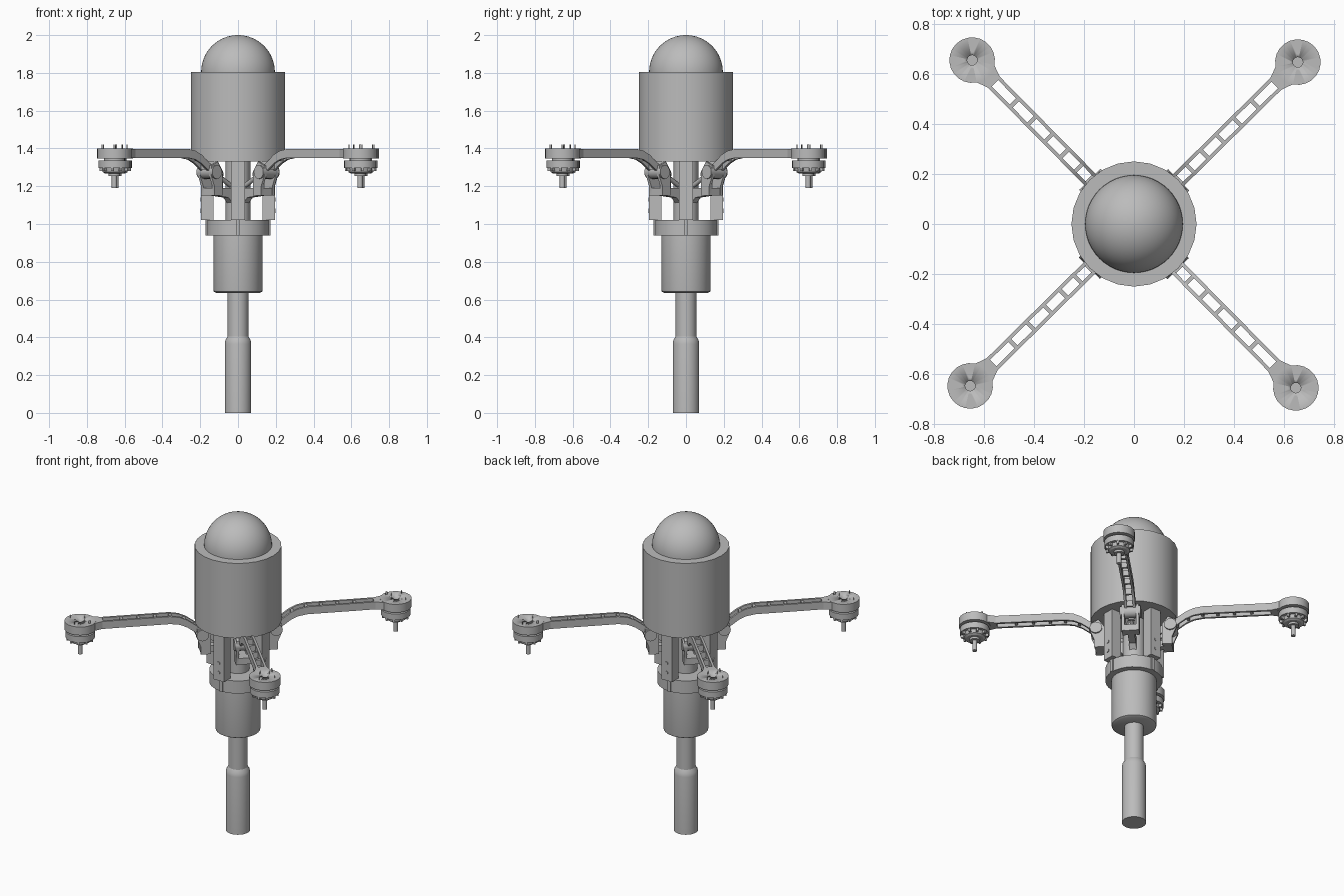
import bpy, bmesh, math
from mathutils import Matrix, Vector

cube = bpy.data.objects.get("Cube")
if cube:
    bpy.data.objects.remove(cube, do_unlink=True)

grey = bpy.data.materials.new("grey_metal")
grey.use_nodes = True
grey.diffuse_color = (0.5, 0.5, 0.5, 1)
grey.node_tree.nodes["Principled BSDF"].inputs["Base Color"].default_value = (0.5, 0.5, 0.5, 1)


def finish(bm, name):
    """Turn a bmesh into an object, smooth with sharp corners."""
    bmesh.ops.recalc_face_normals(bm, faces=bm.faces)
    for f in bm.faces:
        f.smooth = True
    for e in bm.edges:
        e.smooth = len(e.link_faces) == 2 and e.calc_face_angle() < 0.5
    mesh = bpy.data.meshes.new(name)
    bm.to_mesh(mesh)
    bm.free()
    mesh.materials.append(grey)
    obj = bpy.data.objects.new(name, mesh)
    bpy.context.scene.collection.objects.link(obj)
    return obj


def lathe(bm, profile, steps=32, centre=(0, 0, 0)):
    """Revolve (radius, height) points, closed on the axis."""
    part = bmesh.new()
    pts = [(0, profile[0][1])] + profile + [(0, profile[-1][1])]
    verts = [part.verts.new((r, 0, z)) for r, z in pts]
    edges = [part.edges.new(p) for p in zip(verts, verts[1:])]
    bmesh.ops.spin(part, geom=verts + edges, axis=(0, 0, 1), cent=(0, 0, 0),
                   angle=2 * math.pi, steps=steps)
    bmesh.ops.remove_doubles(part, verts=part.verts, dist=1e-5)
    bmesh.ops.translate(part, verts=part.verts, vec=centre)
    temp = bpy.data.meshes.new("temp")
    part.to_mesh(temp)
    part.free()
    bm.from_mesh(temp)
    bpy.data.meshes.remove(temp)


def box(bm, x, y, z, turn=0, pivot=(0, 0, 0)):
    """Box from ranges on each axis, optionally turned about z at a pivot."""
    size = [b - a for a, b in (x, y, z)]
    mid = [(a + b) / 2 for a, b in (x, y, z)]
    mat = (Matrix.Translation(pivot) @ Matrix.Rotation(turn, 4, 'Z')
           @ Matrix.Translation(mid) @ Matrix.Diagonal((*size, 1)))
    bmesh.ops.create_cube(bm, size=1, matrix=mat)


def rod(bm, a, b, radius, segments=16):
    """Cylinder between two points."""
    a, b = Vector(a), Vector(b)
    turn = (b - a).to_track_quat('Z', 'Y').to_matrix().to_4x4()
    bmesh.ops.create_cone(bm, cap_ends=True, segments=segments, radius1=radius, radius2=radius,
                          depth=(b - a).length, matrix=Matrix.Translation((a + b) / 2) @ turn)


def slab(bm, outline, y0, y1):
    """Extrude an (x, z) outline sideways from y0 to y1."""
    face = bm.faces.new([bm.verts.new((x, y0, z)) for x, z in outline])
    new = bmesh.ops.extrude_face_region(bm, geom=[face])["geom"]
    bmesh.ops.translate(bm, vec=(0, y1 - y0, 0),
                        verts=[v for v in new if isinstance(v, bmesh.types.BMVert)])


def four(obj, start):
    """Repeat an object around the body at quarter turns."""
    obj.rotation_euler.z = math.radians(start)
    for i in range(1, 4):
        copy = obj.copy()
        copy.name = f"{obj.name}_{i + 1}"
        copy.rotation_euler.z = math.radians(start + 90 * i)
        bpy.context.scene.collection.objects.link(copy)


def turned(name, profile, steps=32):
    bm = bmesh.new()
    lathe(bm, profile, steps)
    return finish(bm, name)


# Central body
turned("handle", [(.07, 0), (.07, .365), (.067, .385), (.055, .405), (.055, .65)])
turned("lower_housing", [(.115, .635), (.128, .642), (.13, .65), (.13, .945)])
turned("collar", [(.165, .94), (.165, 1.02)])
turned("core_column", [(.065, 1.01), (.065, 1.34)])
turned("canister", [(.25, 1.33), (.25, 1.805)], 24)
dome = [(.195 * math.cos(t * math.pi / 32), 1.805 + .195 * math.sin(t * math.pi / 32))
        for t in range(16)]
turned("dome", [(.195, 1.8)] + dome + [(.004, 2.0)], 48)

# Upright posts with collar tabs and bolts
bm = bmesh.new()
box(bm, (.13, .195), (-.037, .037), (1.02, 1.34))
box(bm, (.155, .172), (-.011, .011), (.94, 1.03))
for z in (1.07, 1.13):
    rod(bm, (.19, 0, z), (.199, 0, z), .011, 12)
four(finish(bm, "upright_post"), 0)

# Ladder arms: two curved rails, rungs and a flared root for the pod
top = [(.14, 1.27), (.24, 1.322), (.30, 1.366), (.345, 1.387), (.40, 1.397), (.88, 1.397)]
low = [(.15, 1.225), (.24, 1.275), (.30, 1.32), (.345, 1.341), (.40, 1.35), (.88, 1.35)]
bm = bmesh.new()
for y in (-.032, .018):
    slab(bm, top + low[::-1], y, y + .014)


def height(r):
    """Top of the arm at a given radius."""
    for (a, za), (b, zb) in zip(top, top[1:]):
        if a <= r <= b:
            return za + (zb - za) * (r - a) / (b - a)


for r in (.17, .25, .315, .396, .484, .58, .68):
    z = height(r) - .004
    box(bm, (r - .008, r + .008), (-.02, .02), (z - .036, z))
root = [(.79, -.03), (.88, -.062), (.88, .062), (.79, .03)]
face = bm.faces.new([bm.verts.new((x, y, 1.35)) for x, y in root])
new = bmesh.ops.extrude_face_region(bm, geom=[face])["geom"]
bmesh.ops.translate(bm, vec=(0, 0, .047), verts=[v for v in new if isinstance(v, bmesh.types.BMVert)])
four(finish(bm, "ladder_arm"), 44.65)

# Hinge brackets at the arm roots
bm = bmesh.new()
cheek = [(.165, 1.15), (.225, 1.15), (.225, 1.20), (.25, 1.26), (.245, 1.31), (.2, 1.33), (.165, 1.28)]
for y in (-.05, .034):
    slab(bm, cheek, y, y + .016)
rod(bm, (.215, -.06, 1.275), (.215, .06, 1.275), .036)
box(bm, (.17, .222), (-.04, .04), (1.15, 1.19))
slab(bm, [(.05, 1.10), (.09, 1.14), (.18, 1.15), (.18, 1.19), (.05, 1.19)], -.02, .02)
rod(bm, (.05, 0, 1.20), (.2, 0, 1.285), .012)
four(finish(bm, "hinge_bracket"), 44.65)

# Motor pods with a cross of slots cut into the disc
POD = .92
bm = bmesh.new()
lathe(bm, [(.091, 1.347), (.091, 1.399)], 22, (POD, 0, 0))
pod = finish(bm, "motor_pod")
bm = bmesh.new()
rod(bm, (POD, 0, 1.37), (POD, 0, 1.42), .02)
for i in range(4):
    slot = bmesh.new()
    turn = math.radians(45 + 90 * i)
    for d in (.04, .062):
        rod(slot, (POD + d * math.cos(turn), d * math.sin(turn), 1.37),
            (POD + d * math.cos(turn), d * math.sin(turn), 1.42), .008, 12)
    hull = bmesh.ops.convex_hull(slot, input=slot.verts)
    bmesh.ops.delete(slot, geom=list({g for g in hull["geom_interior"]}), context='VERTS')
    temp = bpy.data.meshes.new("temp")
    slot.to_mesh(temp)
    slot.free()
    bm.from_mesh(temp)
    bpy.data.meshes.remove(temp)
cutter = finish(bm, "slot_cutter")
cutter.hide_render = True
cut = pod.modifiers.new("slots", 'BOOLEAN')
cut.operation, cut.object, cut.solver = 'DIFFERENCE', cutter, 'EXACT'
bpy.context.view_layer.update()
pod.data = bpy.data.meshes.new_from_object(pod.evaluated_get(bpy.context.evaluated_depsgraph_get()))
pod.modifiers.clear()
bpy.data.objects.remove(cutter, do_unlink=True)
four(pod, 44.65)

# Motors: neck, bell, spoked underside and shaft
bm = bmesh.new()
lathe(bm, [(.055, 1.325), (.055, 1.35)], 24, (POD, 0, 0))
lathe(bm, [(.05, 1.268), (.062, 1.275), (.066, 1.297), (.085, 1.297), (.085, 1.335)], 24, (POD, 0, 0))
for i in range(10):
    box(bm, (.04, .08), (-.006, .006), (1.28, 1.30), i * math.pi / 5, (POD, 0, 0))
rod(bm, (POD, 0, 1.255), (POD, 0, 1.275), .03)
rod(bm, (POD, 0, 1.19), (POD, 0, 1.275), .014)
four(finish(bm, "motor"), 44.65)
